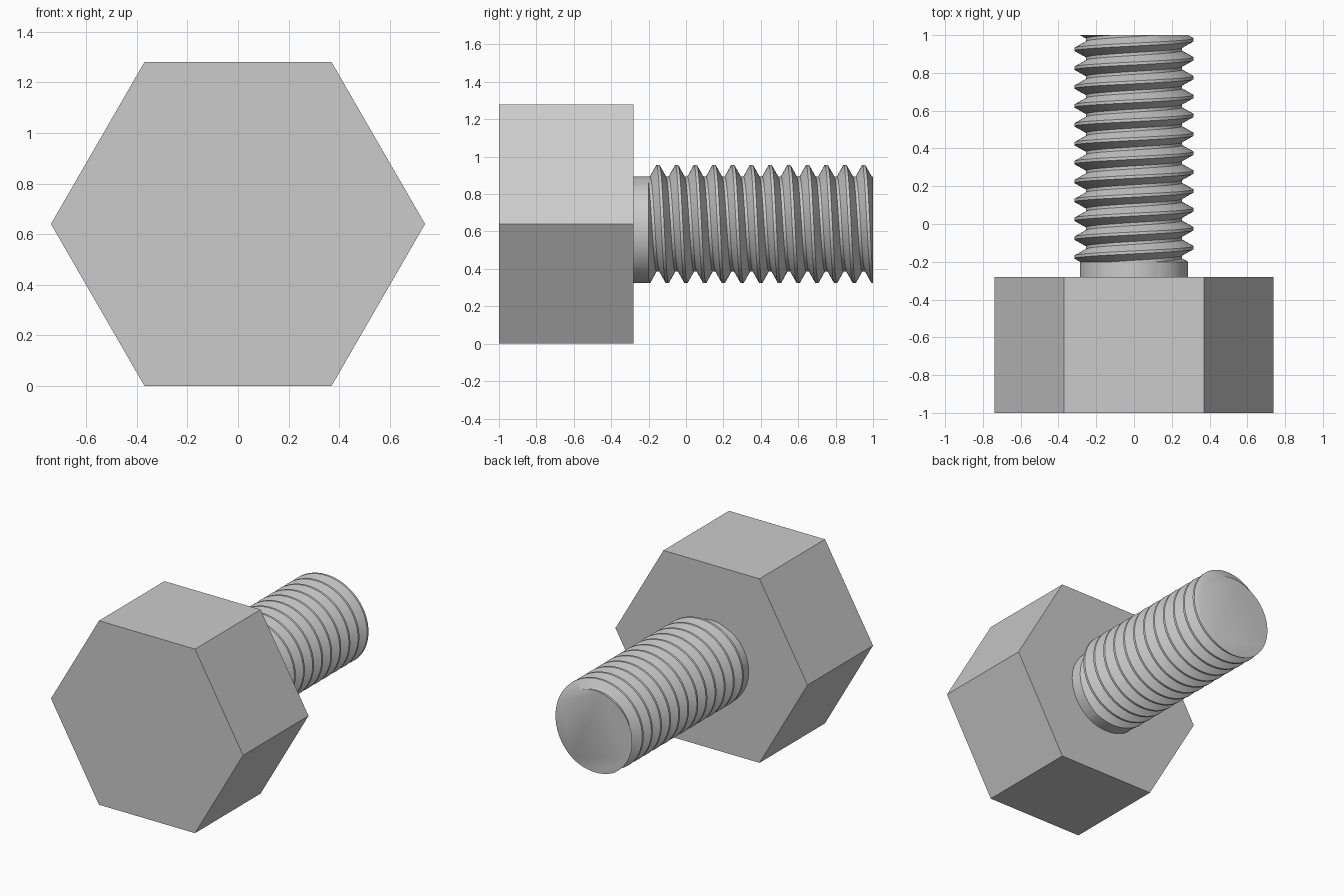
import bpy
import bmesh
from math import sin, cos, pi, radians
from mathutils import Matrix

if "Cube" in bpy.data.objects:
    bpy.data.objects.remove(bpy.data.objects["Cube"])

AXIS_Z = 0.64
HEAD_RADIUS = 0.739
FRONT, HEAD_BACK, THREAD_START, BACK = -1.0, -0.28, -0.2, 1.0
ROOT, CREST = 0.254, 0.316
PITCH, FLAT = 0.1, 0.0154
SEGMENTS = 72

steel = bpy.data.materials.new("steel_grey")
steel.use_nodes = True
grey = (0.6, 0.6, 0.6, 1)
steel.diffuse_color = grey
steel.node_tree.nodes["Principled BSDF"].inputs["Base Color"].default_value = grey


def add_object(name, bm):
    bmesh.ops.recalc_face_normals(bm, faces=bm.faces)
    mesh = bpy.data.meshes.new(name)
    bm.to_mesh(mesh)
    bm.free()
    mesh.materials.append(steel)
    obj = bpy.data.objects.new(name, mesh)
    bpy.context.collection.objects.link(obj)
    return obj


# Hexagonal head with corners to the left and right
bm = bmesh.new()
place = (Matrix.Translation((0, (FRONT + HEAD_BACK) / 2, AXIS_Z))
         @ Matrix.Rotation(radians(90), 4, "X") @ Matrix.Rotation(radians(30), 4, "Z"))
bmesh.ops.create_cone(bm, cap_ends=True, segments=6, radius1=HEAD_RADIUS,
                      radius2=HEAD_RADIUS, depth=HEAD_BACK - FRONT, matrix=place)
# Turn so that two corners lie on the x axis
corner = max(bm.verts, key=lambda v: v.co.x)
if abs(corner.co.z - AXIS_Z) > 0.01:
    bmesh.ops.rotate(bm, verts=bm.verts, cent=(0, 0, AXIS_Z),
                     matrix=Matrix.Rotation(radians(30), 3, "Y"))
add_object("hex_head", bm)

# Right-handed thread: one truncated tooth profile swept along a helix
bm = bmesh.new()
tooth = [(-FLAT / 2, CREST), (FLAT / 2, CREST),
         ((PITCH - FLAT) / 2, ROOT), ((PITCH + FLAT) / 2, ROOT)]
turns = round((BACK - THREAD_START) / PITCH) + 4
rows = []
for i in range(turns * SEGMENTS):
    a = 2 * pi * i / SEGMENTS
    y = THREAD_START + PITCH * (i / SEGMENTS - 2)
    rows.append([bm.verts.new((-r * sin(a), y + dy, AXIS_Z - r * cos(a)))
                 for dy, r in tooth])
for i in range(len(rows) - SEGMENTS - 1):
    here = rows[i] + rows[i + SEGMENTS][:1]
    ahead = rows[i + 1] + rows[i + 1 + SEGMENTS][:1]
    for k in range(len(tooth)):
        bm.faces.new((here[k], here[k + 1], ahead[k + 1], ahead[k]))


def trim(y, direction):
    """Cut the thread square at y and return the open rim."""
    geom = bm.verts[:] + bm.edges[:] + bm.faces[:]
    cut = bmesh.ops.bisect_plane(bm, geom=geom, dist=1e-6, plane_co=(0, y, 0),
                                 plane_no=(0, direction, 0), clear_outer=True)
    return [e for e in cut["geom_cut"]
            if isinstance(e, bmesh.types.BMEdge) and e.is_boundary]


# Flat tip
bmesh.ops.holes_fill(bm, edges=trim(BACK, 1), sides=0)
# Plain neck continues the cut section into the head
neck = bmesh.ops.extrude_edge_only(bm, edges=trim(THREAD_START, -1))["geom"]
bmesh.ops.translate(bm, verts=[v for v in neck if isinstance(v, bmesh.types.BMVert)],
                    vec=(0, HEAD_BACK - THREAD_START, 0))
shank = add_object("threaded_shank", bm)
bpy.ops.object.select_all(action="DESELECT")
shank.select_set(True)
bpy.context.view_layer.objects.active = shank
bpy.ops.object.shade_smooth_by_angle(angle=radians(30))
